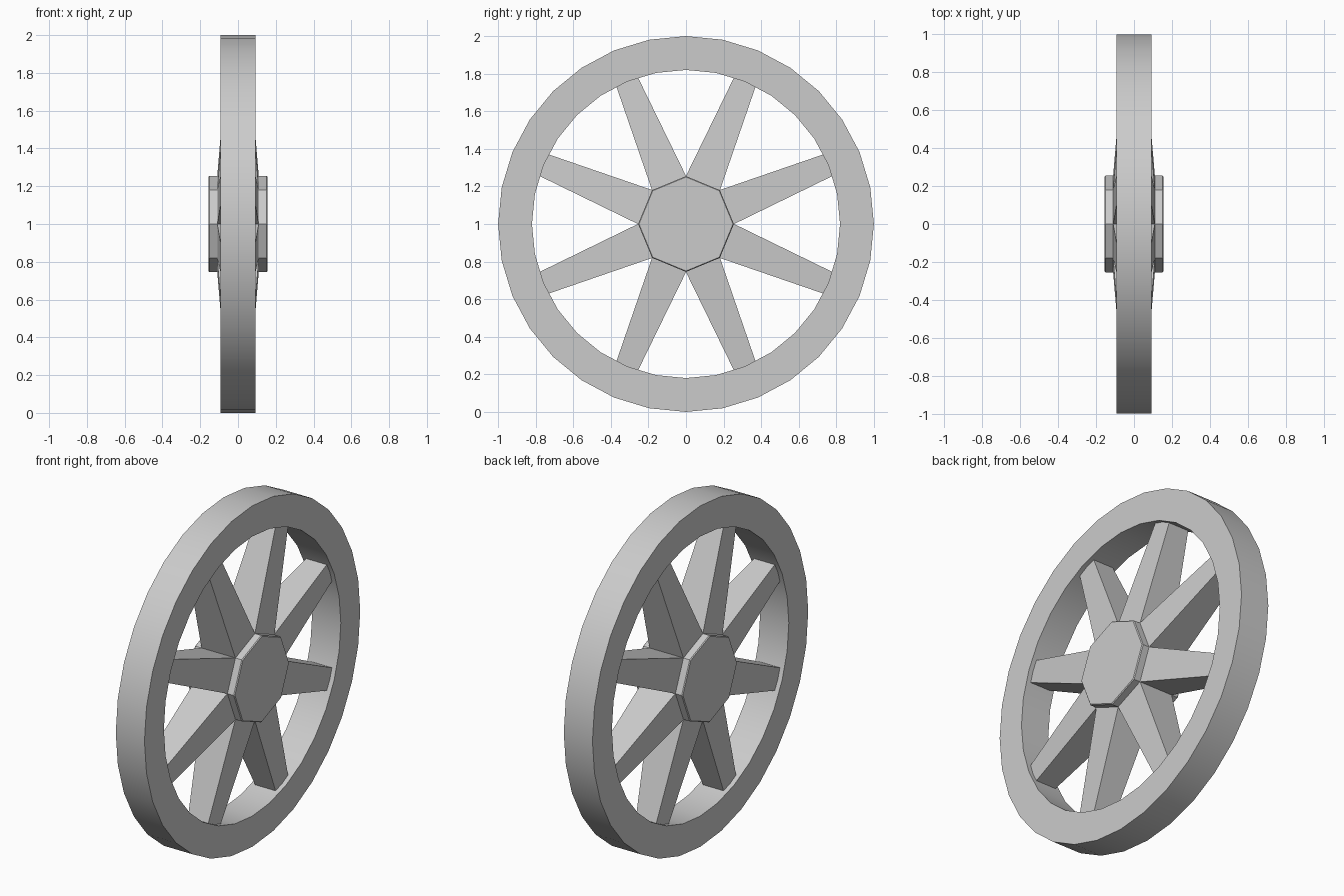
import bpy, bmesh
from math import sin, cos, pi, radians
from mathutils import Matrix

if "Cube" in bpy.data.objects:
    bpy.data.objects.remove(bpy.data.objects["Cube"])

CENTRE_Z = 1.0


def finish(bm, name, smooth=False):
    bmesh.ops.recalc_face_normals(bm, faces=bm.faces)
    me = bpy.data.meshes.new(name)
    bm.to_mesh(me)
    bm.free()
    ob = bpy.data.objects.new(name, me)
    ob.location.z = CENTRE_Z
    bpy.context.collection.objects.link(ob)
    if smooth:
        bpy.ops.object.select_all(action='DESELECT')
        ob.select_set(True)
        bpy.context.view_layer.objects.active = ob
        bpy.ops.object.shade_smooth_by_angle(angle=radians(35))
    return ob


def ring(bm, x, r, n):
    # circle of points around the axle, first one at the top
    return [bm.verts.new((x, r * sin(2 * pi * i / n), r * cos(2 * pi * i / n))) for i in range(n)]


def bridge(bm, a, b):
    n = len(a)
    for i in range(n):
        j = (i + 1) % n
        bm.faces.new((a[i], a[j], b[j], b[i]))


# Rim: rectangular section swept around the axle
bm = bmesh.new()
section = [(-0.093, 1.0), (0.093, 1.0), (0.093, 0.82), (-0.093, 0.82)]
loops = [ring(bm, x, r, 32) for x, r in section]
for k in range(4):
    bridge(bm, loops[k], loops[(k + 1) % 4])
finish(bm, "rim", smooth=True)

# Hub: octagonal block with slightly eased edges
bm = bmesh.new()
hub = [ring(bm, x, r, 8) for x, r in
       [(-0.155, 0.25), (-0.15, 0.255), (0.15, 0.255), (0.155, 0.25)]]
for a, b in zip(hub, hub[1:]):
    bridge(bm, a, b)
bm.faces.new(hub[0])
bm.faces.new(hub[-1])
finish(bm, "hub")

# Spokes: eight tapered bars, one from each hub face
for i in range(8):
    bm = bmesh.new()
    ends = []
    for r, thick, wide in [(0.22, 0.111, 0.099), (0.84, 0.064, 0.061)]:
        ends.append([bm.verts.new((sx * thick, sy * wide, r))
                     for sx, sy in [(-1, -1), (1, -1), (1, 1), (-1, 1)]])
    bridge(bm, *ends)
    for e in ends:
        bm.faces.new(e)
    bm.transform(Matrix.Rotation(radians(22.5 + 45 * i), 4, 'X'))
    finish(bm, f"spoke_{i + 1}")
